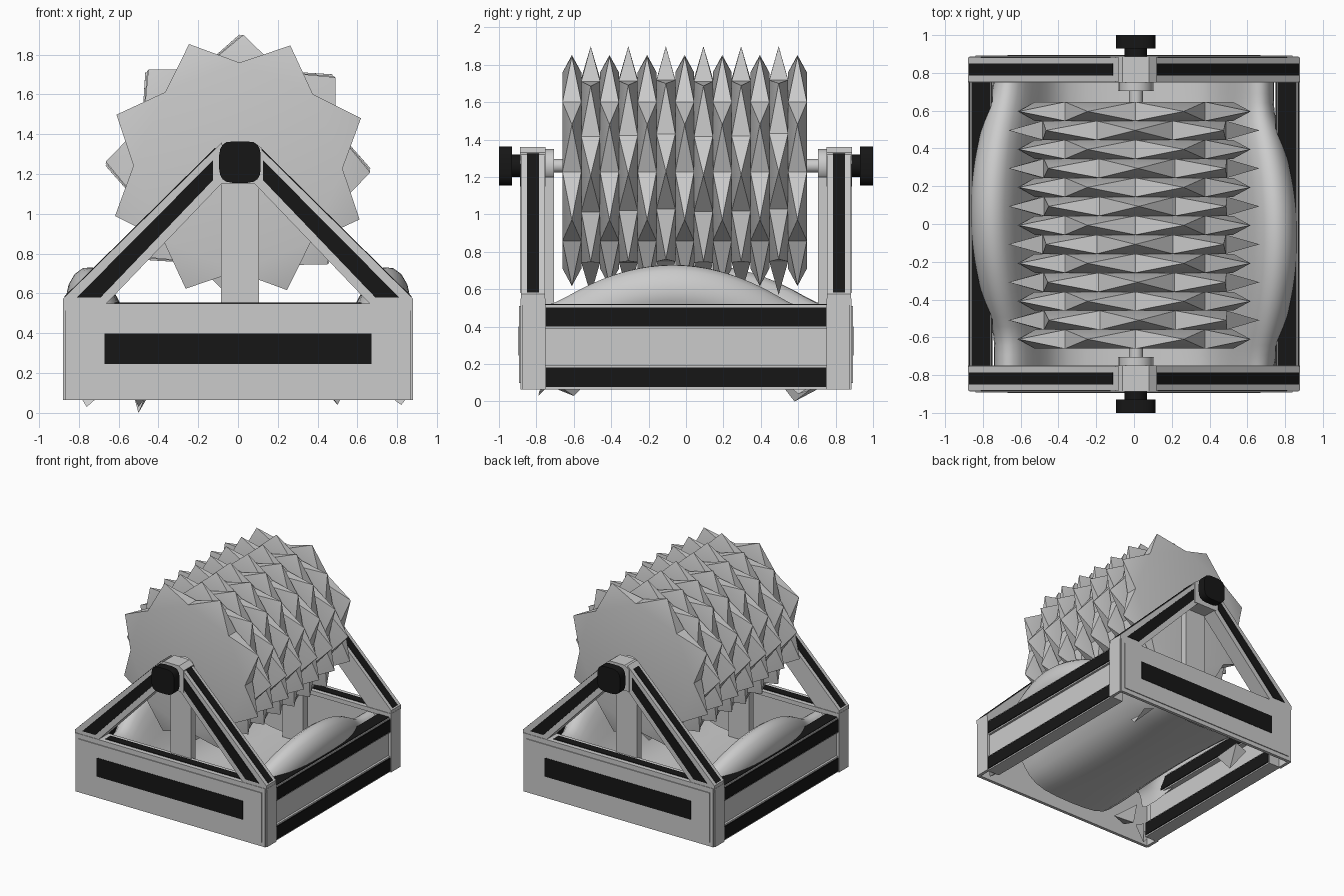
import bpy, bmesh, math

if "Cube" in bpy.data.objects:
    bpy.data.objects.remove(bpy.data.objects["Cube"])

black = bpy.data.materials.new("black_trim")
black.diffuse_color = (0.008, 0.008, 0.008, 1)
black.use_nodes = True
black.node_tree.nodes["Principled BSDF"].inputs["Base Color"].default_value = black.diffuse_color


def mesh_object(name, verts, faces, dark=False, bevel=0.0, smooth=0):
    me = bpy.data.meshes.new(name)
    me.from_pydata(verts, [], faces)
    bm = bmesh.new()
    bm.from_mesh(me)
    bmesh.ops.recalc_face_normals(bm, faces=bm.faces)
    bm.to_mesh(me)
    bm.free()
    ob = bpy.data.objects.new(name, me)
    bpy.context.collection.objects.link(ob)
    if dark:
        me.materials.append(black)
    if bevel:
        mod = ob.modifiers.new("bevel", "BEVEL")
        mod.width, mod.segments = bevel, 1
    if smooth:
        bpy.ops.object.select_all(action="DESELECT")
        ob.select_set(True)
        bpy.context.view_layer.objects.active = ob
        bpy.ops.object.shade_smooth_by_angle(angle=math.radians(smooth))
    return ob


def prism(name, pts, y0, y1, dark=False, bevel=0.0, smooth=0):
    """Extrude an xz profile along y."""
    n = len(pts)
    verts = [(x, y0, z) for x, z in pts] + [(x, y1, z) for x, z in pts]
    faces = [tuple(range(n)), tuple(range(n, 2 * n))]
    faces += [(i, (i + 1) % n, n + (i + 1) % n, n + i) for i in range(n)]
    return mesh_object(name, verts, faces, dark, bevel, smooth)


def box(name, x0, x1, y0, y1, z0, z1, dark=False, bevel=0.0):
    return prism(name, [(x0, z0), (x1, z0), (x1, z1), (x0, z1)], y0, y1, dark, bevel)


def round_pts(cx, cz, r, n=20, power=1.0):
    """Circle (power 1) or rounded square (power below 1)."""
    pts = []
    for i in range(n):
        a = 2 * math.pi * (i + 0.5) / n
        c, s = math.cos(a), math.sin(a)
        pts.append((cx + r * math.copysign(abs(c) ** power, c),
                    cz + r * math.copysign(abs(s) ** power, s)))
    return pts


CX, AXLE_Z = 0.01, 1.26

# End frames, front and back
for sy, end in ((-1, "front"), (1, "back")):
    def Y(a, b):
        return sy * a, sy * b
    # hollow base panel: outer wall, top ledge, corner posts
    box(end + "_base_wall", -0.87, 0.87, *Y(0.86, 0.886), 0.065, 0.55)
    box(end + "_base_ledge", -0.875, 0.875, *Y(0.75, 0.88), 0.515, 0.55)
    box(end + "_raised_plate", -0.84, 0.84, *Y(0.88, 0.893), 0.10, 0.51)
    box(end + "_panel_inset", -0.67, 0.67, *Y(0.88, 0.896), 0.245, 0.40, True)
    box(end + "_ledge_strip", -0.62, 0.62, *Y(0.785, 0.85), 0.54, 0.555, True)
    for sx, side in ((-1, "left"), (1, "right")):
        # corner post
        box(f"{end}_{side}_corner_post", sx * 0.855, sx * 0.88, *Y(0.75, 0.875), 0.065, 0.55)
        # sloping leg with black strips
        leg = [(0.878, 0.54), (0.878, 0.575), (0.08, 1.36), (0.08, 1.155), (0.67, 0.54)]
        prism(f"{end}_{side}_leg", [(sx * x, z) for x, z in leg], *Y(0.755, 0.882))
        inset = [(0.81, 0.58), (0.69, 0.58), (0.125, 1.17), (0.125, 1.27)]
        prism(f"{end}_{side}_leg_inset", [(sx * x, z) for x, z in inset], *Y(0.87, 0.886), True)
        strip = [(0.865, 0.58), (0.873, 0.584), (0.115, 1.332), (0.107, 1.325)]
        prism(f"{end}_{side}_leg_top_strip", [(sx * x, z) for x, z in strip], *Y(0.785, 0.85), True)
    # apex, centre post, axle and knob
    apex = [(-0.10, 1.15), (0.12, 1.15), (0.12, 1.33), (0.08, 1.36), (-0.06, 1.36), (-0.10, 1.33)]
    prism(end + "_apex_block", apex, *Y(0.75, 0.888))
    box(end + "_centre_post", CX - 0.095, CX + 0.095, *Y(0.705, 0.765), 0.12, 1.20)
    prism(end + "_bearing_collar", round_pts(CX, AXLE_Z, 0.09), *Y(0.705, 0.76), smooth=30)
    prism(end + "_axle", round_pts(CX, AXLE_Z, 0.037), *Y(0.60, 0.90), smooth=30)
    prism(end + "_knob_neck", round_pts(CX, AXLE_Z, 0.06), *Y(0.88, 0.94), True, smooth=30)
    prism(end + "_knob", round_pts(CX, AXLE_Z, 0.105, 20, 0.55), *Y(0.93, 1.0), True, smooth=30)

# Side walls: two rails with black strips and a recessed panel
for sx, side in ((-1, "left"), (1, "right")):
    for z0, z1, level in ((0.065, 0.195, "lower"), (0.39, 0.515, "upper")):
        box(f"{side}_{level}_rail", sx * 0.755, sx * 0.868, -0.76, 0.76, z0, z1)
        for x0, x1, face in ((0.86, 0.875, "outer"), (0.748, 0.76, "inner")):
            box(f"{side}_{level}_{face}_strip", sx * x0, sx * x1, -0.75, 0.75,
                z0 + 0.012, z1 - 0.012, True)
    box(f"{side}_rail_top_strip", sx * 0.76, sx * 0.86, -0.75, 0.75, 0.51, 0.52, True)
    box(f"{side}_wall_panel", sx * 0.80, sx * 0.85, -0.76, 0.76, 0.18, 0.40)

# Spiked drum: octagonal slices whose side faces rise to points, alternating by half a step
verts, faces = [], []
ROWS, W = 13, 0.1005
for k in range(ROWS):
    odd = k % 2
    turn = math.radians(1.5 + math.sin(k) if odd else 0.8) + odd * math.pi / 8
    yc = -0.007 + (k - (ROWS - 1) / 2) * W
    b = len(verts)
    for y in (yc - W / 2, yc + W / 2):
        for i in range(8):
            a = turn + i * math.pi / 4
            verts.append((0.525 * math.sin(a), y, 1.235 + 0.525 * math.cos(a)))
    for i in range(8):
        a = turn + (i + 0.5) * math.pi / 4
        verts.append((0.665 * math.sin(a), yc, 1.235 + 0.665 * math.cos(a)))
        j, t = (i + 1) % 8, b + 16 + i
        quad = [b + i, b + j, b + 8 + j, b + 8 + i]
        faces += [(quad[m], quad[(m + 1) % 4], t) for m in range(4)]
    faces += [tuple(range(b, b + 8)), tuple(range(b + 8, b + 16))]
mesh_object("spiked_drum", verts, faces, smooth=25)

# Cloth trough: cross-section blends from the ends to the bulging middle
mid = [(0, .11), (.25, .12), (.42, .21), (.54, .44), (.64, .66), (.73, .755), (.83, .715), (.88, .58), (.84, .50)]
tip = [(0, .11), (.28, .12), (.42, .19), (.50, .32), (.57, .44), (.64, .51), (.70, .50), (.74, .42), (.74, .32)]
verts, faces = [], []
N, M = 16, len(mid)
for r in range(N + 1):
    y = -0.79 + 1.58 * r / N
    for sx in (-1, 1):
        d = abs(y + 0.07 * sx)
        t = max(0.0, 1 - (d / 0.66) ** 2)
        row = [(sx * (p[0] * (1 - t) + q[0] * t), y, p[1] * (1 - t) + q[1] * t)
               for p, q in zip(tip, mid)]
        verts += row[:0:-1] if sx < 0 else row
R = 2 * M - 1
for r in range(N):
    for c in range(R - 1):
        i = r * R + c
        faces.append((i, i + 1, i + R + 1, i + R))
cloth = mesh_object("cloth_trough", verts, faces)
sub = cloth.modifiers.new("smooth", "SUBSURF")
sub.levels = sub.render_levels = 1
for p in cloth.data.polygons:
    p.use_smooth = True

# Loose cloth corners hanging below the frame
corners = [(-0.50, 0.58, 0.0), (0.50, 0.60, 0.04), (-0.50, -0.60, 0.03),
           (-0.76, -0.79, 0.03), (0.82, -0.79, 0.04)]
for x, y, z in corners:
    s = 1 if y > 0 else -1
    mesh_object("cloth_corner",
                [(x, y, z), (x * 0.9, y - s * 0.1, 0.13), (x * 0.85, s * 0.75, 0.13), (x * 1.05, s * 0.75, 0.09)],
                [(0, 1, 2), (0, 2, 3)])
